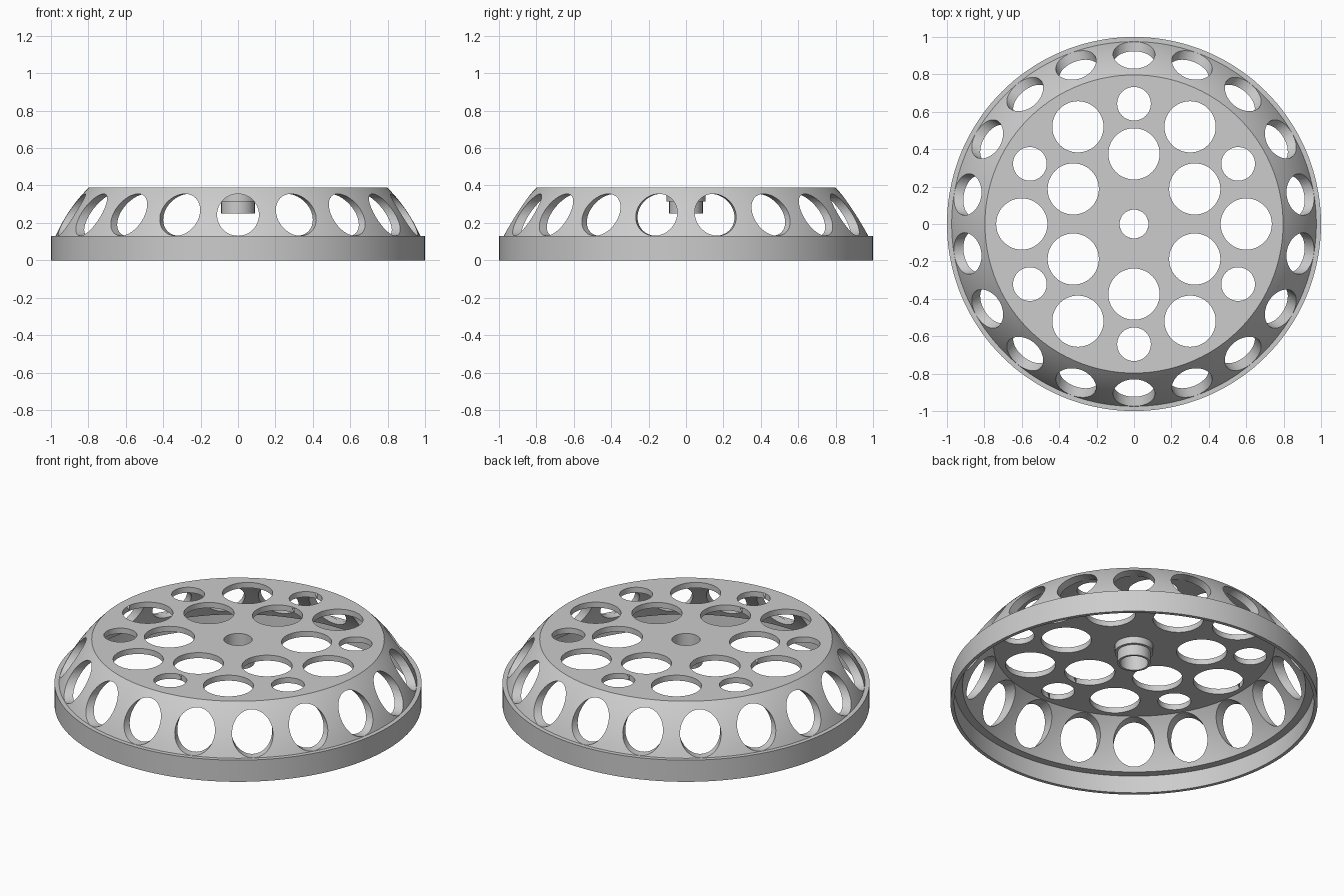
import bpy, bmesh, math
from mathutils import Matrix, Vector

cube = bpy.data.objects.get("Cube")
if cube:
    bpy.data.objects.remove(cube, do_unlink=True)

grey = bpy.data.materials.new("plain grey")
grey.use_nodes = True
colour = (0.604, 0.604, 0.604, 1)
grey.diffuse_color = colour
grey.node_tree.nodes["Principled BSDF"].inputs["Base Color"].default_value = colour


def make_object(name, bm):
    bmesh.ops.recalc_face_normals(bm, faces=bm.faces)
    if bm.calc_volume(signed=True) < 0:
        bmesh.ops.reverse_faces(bm, faces=bm.faces)
    mesh = bpy.data.meshes.new(name)
    bm.to_mesh(mesh)
    bm.free()
    mesh.materials.append(grey)
    obj = bpy.data.objects.new(name, mesh)
    bpy.context.collection.objects.link(obj)
    return obj


def revolve(name, profile, steps):
    """Turn a closed (radius, height) profile around z."""
    bm = bmesh.new()
    rings = []
    for s in range(steps):
        a = math.tau * s / steps
        rings.append([bm.verts.new((r * math.cos(a), r * math.sin(a), z)) for r, z in profile])
    for s in range(steps):
        near, far = rings[s - 1], rings[s]
        for i in range(len(profile)):
            bm.faces.new((near[i - 1], far[i - 1], far[i], near[i]))
    return make_object(name, bm)


def arc(start, end, bulge, count=10):
    """Shallow outward curve between two profile points."""
    a, b = Vector(start), Vector(end)
    d = b - a
    normal = Vector((d.y, -d.x)).normalized()
    pts = []
    for i in range(count + 1):
        t = i / count
        pts.append(tuple(a + d * t + normal * bulge * 4 * t * (1 - t)))
    return pts


def drill(obj, holes):
    """Cut separate cylinders, given as (radius, depth, matrix)."""
    bm = bmesh.new()
    for radius, depth, matrix in holes:
        bmesh.ops.create_cone(bm, cap_ends=True, segments=48, radius1=radius,
                              radius2=radius, depth=depth, matrix=matrix)
    cutter = make_object("hole_cutters", bm)
    cutter.hide_render = True
    boolean = obj.modifiers.new("holes", 'BOOLEAN')
    boolean.operation = 'DIFFERENCE'
    boolean.solver = 'EXACT'
    boolean.object = cutter
    bpy.context.view_layer.objects.active = obj
    bpy.ops.object.modifier_apply(modifier=boolean.name)
    bpy.data.objects.remove(cutter, do_unlink=True)


def smooth(obj):
    bpy.ops.object.select_all(action='DESELECT')
    obj.select_set(True)
    bpy.context.view_layer.objects.active = obj
    bpy.ops.object.shade_smooth_by_angle(angle=math.radians(25))


# Base ring, curved wall and flat top in one shell
BORE = 0.077
TOP, UNDERSIDE = 0.39, 0.357
profile = [(0.98, 0), (1, 0), (1, 0.13)]
profile += arc((0.975, 0.13), (0.797, TOP), 0.015)
profile += [(BORE, TOP), (BORE, UNDERSIDE)]
profile += arc((0.935, 0.105), (0.765, UNDERSIDE), 0.015)[::-1]
profile += [(0.98, 0.105)]
shell = revolve("perforated_shell", profile, 144)

# Round holes through the flat top
top_holes = []
for i in range(6):
    for radius, distance, offset in ((0.137, 0.375, 30), (0.137, 0.6, 0), (0.09, 0.643, 30)):
        angle = math.radians(60 * i + offset)
        place = Matrix.Translation((distance * math.cos(angle), distance * math.sin(angle), TOP))
        top_holes.append((radius, 0.2, place))
drill(shell, top_holes)

# Level holes around the curved wall
WALL_HOLES = 18
lay = Matrix.Rotation(math.pi / 2, 4, 'X')
wall_holes = []
for i in range(WALL_HOLES):
    turn = Matrix.Rotation(math.tau * i / WALL_HOLES, 4, 'Z')
    wall_holes.append((0.112, 0.4, turn @ Matrix.Translation((0, 0.93, 0.243)) @ lay))
drill(shell, wall_holes)
smooth(shell)

# Stepped collar hanging under the centre hole
collar = revolve("centre_collar", [
    (BORE, 0.25), (0.09, 0.25), (0.09, 0.315), (0.105, 0.315),
    (0.105, UNDERSIDE), (BORE, UNDERSIDE)], 48)
smooth(collar)
